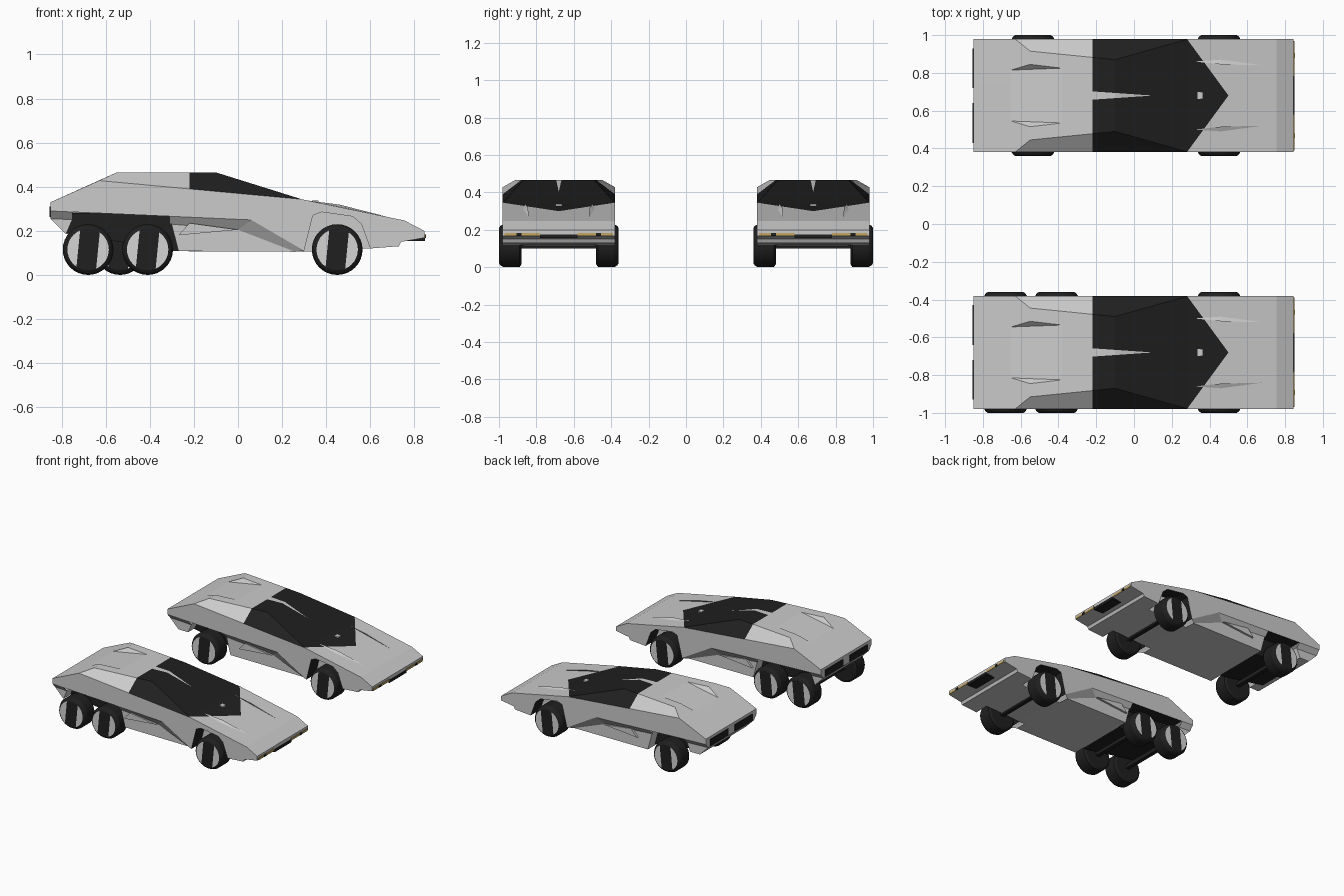
import bpy, bmesh, math
from mathutils import Vector

cube = bpy.data.objects.get("Cube")
if cube:
    bpy.data.objects.remove(cube)


def material(name, red, green, blue):
    mat = bpy.data.materials.new(name)
    mat.use_nodes = True
    mat.diffuse_color = (red, green, blue, 1)
    node = next(n for n in mat.node_tree.nodes if n.type == 'BSDF_PRINCIPLED')
    node.inputs["Base Color"].default_value = (red, green, blue, 1)
    return mat


SILVER = material("silver paint", .6, .6, .6)
BLACK = material("black glass and rubber", .014, .014, .014)
RIM = material("pale rim", .66, .66, .66)
AMBER = material("amber lamp", .55, .38, .13)


def add_object(name, verts, faces, mats, offset):
    mesh = bpy.data.meshes.new(name)
    mesh.from_pydata(verts, [], faces)
    for mat in mats:
        mesh.materials.append(mat)
    obj = bpy.data.objects.new(name, mesh)
    obj.location = offset
    bpy.context.collection.objects.link(obj)
    return obj


def edit(obj, action):
    bm = bmesh.new()
    bm.from_mesh(obj.data)
    action(bm)
    bm.to_mesh(obj.data)
    bm.free()


def fix_normals(bm):
    bmesh.ops.recalc_face_normals(bm, faces=bm.faces)


def prism(name, profile, y_low, y_high, mat, offset):
    """Side profile of (x, z) points stretched across the car."""
    n = len(profile)
    verts = [(x, y, z) for y in (y_low, y_high) for x, z in profile]
    faces = [list(range(n)), list(range(n, n + n))]
    faces += [(i, (i + 1) % n, (i + 1) % n + n, i + n) for i in range(n)]
    obj = add_object(name, verts, faces, [mat], offset)
    edit(obj, fix_normals)
    return obj


def box(name, x, y, z, mat, offset):
    profile = [(x[0], z[0]), (x[1], z[0]), (x[1], z[1]), (x[0], z[1])]
    return prism(name, profile, y[0], y[1], mat, offset)


def flank_line(x):
    return .29 - .0444 * (x + .85)


def body_shell(name, arch, offset):
    """Half of the wedge body as named corners, then mirrored and painted."""
    side, tuck, inner = .3, .27, .19
    points = {
        "tail": (-.85, side, .33), "hip": (-.63, side, .428),
        "roof_back": (-.55, .235, .465), "roof_front": (-.1, .19, .465),
        "cowl": (.29, side, .343), "hood_end": (.755, side, .247),
        "lip": (.845, side, .2), "chin": (.845, side, .168),
        "under": (.74, side, .15), "splitter": (.73, side, .13),
        "a0": (.6, side, .12), "a1": (.56, side, .23), "a2": (.52, side, .265),
        "a3": (.38, side, .285), "a4": (.34, side, .27), "a5": (.3, side, .11),
        "scoop_back": (-.65, .135, .42), "scoop_front": (-.38, .145, .465),
        "scoop_side": (-.55, .165, .465),
        "kick": (.06, side, flank_line(.06)), "kick_in": (0, tuck, .205),
        "sill_in": (.26, tuck, .105),
    }
    # Undercut edge, broken where the rear wheel arch sits
    for key, x in (("j", -.85), ("w", arch[0]), ("v", arch[1])):
        points[key] = (x, side, flank_line(x))
        points[key + "_in"] = (x, tuck, flank_line(x) - .035)
        points[key + "_arch"] = (x, inner, flank_line(x))
    for key in ("a0", "a1", "a2", "a3", "a4", "a5"):
        x, y, z = points[key]
        points[key + "_arch"] = (x, inner, z)
    for key in ("tail", "roof_front", "cowl", "hood_end", "lip", "chin", "under",
                "splitter", "a0", "scoop_back", "scoop_front", "j_in"):
        x, y, z = points[key]
        points[key + "_mid"] = (x, 0, z)

    panels = [
        "tail hip roof_back scoop_side scoop_back scoop_back_mid tail_mid",
        "roof_back roof_front roof_front_mid scoop_front_mid scoop_front scoop_side",
        "scoop_back scoop_front scoop_front_mid scoop_back_mid",
        "scoop_back scoop_side scoop_front",
        "hip cowl roof_front roof_back",
        "tail j j_in j_in_mid tail_mid",
        "tail hip cowl hood_end lip chin under splitter a0 a1 a2 a3 a4 a5 kick v w j",
        "j w w_in j_in", "v kick kick_in v_in", "kick a5 sill_in kick_in",
    ]
    for a, b in (("roof_front", "cowl"), ("cowl", "hood_end"), ("hood_end", "lip"),
                 ("lip", "chin"), ("chin", "under"), ("under", "splitter"),
                 ("splitter", "a0")):
        panels.append(f"{a} {b} {b}_mid {a}_mid")
    plain = len(panels)
    # Black wheel arch liners
    for a, b in (("a0", "a1"), ("a1", "a2"), ("a2", "a3"), ("a3", "a4"),
                 ("a4", "a5"), ("w", "v")):
        panels.append(f"{a} {b} {b}_arch {a}_arch")

    keys = list(points)
    n = len(keys)
    half = [[keys.index(k) for k in panel.split()] for panel in panels]
    verts = [points[k] for k in keys] + [(x, -y, z) for x, y, z in points.values()]
    faces = half + [[i + n for i in reversed(f)] for f in half]
    obj = add_object(name, verts, faces, [SILVER, BLACK], offset)
    for i, poly in enumerate(obj.data.polygons):
        poly.material_index = int(i % len(half) >= plain)

    def paint(bm):
        bmesh.ops.remove_doubles(bm, verts=bm.verts, dist=.0005)
        fix_normals(bm)
        # Cut the canopy outline and the tapered roof stripe
        cuts = [((-.22, 0, 0), (1, 0, 0))]
        for s in (-1, 1):
            cuts.append(((.5, 0, 0), (.3, s * .22, 0)))
            cuts.append(((.1, 0, 0), (.022, s * .32, 0)))

        def upper():
            return [f for f in bm.faces if abs(f.normal.z) > .15
                    and f.calc_center_median().z > .25 and f.material_index == 0]
        for point, normal in cuts:
            top = upper()
            geom = set(top)
            for f in top:
                geom.update(f.edges)
                geom.update(f.verts)
            bmesh.ops.bisect_plane(bm, geom=list(geom), dist=.00001,
                                   plane_co=point, plane_no=normal)
        for f in upper():
            c = f.calc_center_median()
            canopy = -.22 < c.x < .5 - abs(c.y) * .22 / .3
            stripe = abs(c.y) < .022 * (.1 - c.x) / .32
            f.material_index = int(canopy and not stripe)
    edit(obj, paint)


def wheel(name, x, s, offset):
    """Rounded tyre with a cap split into two pale crescents by a dark band."""
    count = 32
    rings = [(.2, .1), (.21, .115), (.295, .115), (.312, .106), (.32, .094)]
    verts = [(r * math.cos(math.tau * i / count), s * y, r * math.sin(math.tau * i / count))
             for y, r in rings for i in range(count)]
    faces = [(k * count + i, k * count + (i + 1) % count,
              (k + 1) * count + (i + 1) % count, (k + 1) * count + i)
             for k in range(len(rings) - 1) for i in range(count)]
    last = (len(rings) - 1) * count
    faces += [list(range(count)), list(range(last, last + count))]
    obj = add_object(name, verts, faces, [BLACK, RIM], offset + Vector((x, 0, .115)))

    def paint(bm):
        fix_normals(bm)
        lean = Vector((1, 0, -.1))

        def cap():
            return [f for f in bm.faces if f.calc_center_median().y * s > .319]
        for side in (-1, 1):
            geom = set(cap())
            for f in list(geom):
                geom.update(f.edges)
                geom.update(f.verts)
            bmesh.ops.bisect_plane(bm, geom=list(geom), dist=.00001,
                                   plane_co=(side * .045, 0, 0), plane_no=lean)
        for f in cap():
            f.material_index = int(abs(f.calc_center_median().dot(lean)) > .045)
    edit(obj, paint)
    obj.data.shade_smooth()
    obj.data.set_sharp_from_angle(angle=math.radians(25))


def car(label, y, rear_axles, arch):
    at = Vector((0, y, 0))
    body_shell(label + " body shell", arch, at)
    # Underbody, tail and sills
    prism(label + " rear underbody", [(-.8, .28), (-.78, .19), (-.3, .11), (-.15, .11),
          (-.15, .28)], -.19, .19, BLACK, at)
    prism(label + " front underbody", [(-.15, .11), (.3, .105), (.6, .121), (.7, .135),
          (.7, .22), (.4, .3), (-.15, .28)], -.19, .19, SILVER, at)
    prism(label + " tail valance", [(-.85, .255), (-.78, .185), (arch[0] - .03, .185),
          (arch[0], .255)], -.27, .27, SILVER, at)
    prism(label + " sill", [(arch[1], .262), (arch[1] + .04, .108), (.26, .105),
          (.02, .21), (0, .25)], -.27, .27, SILVER, at)
    # Lamps and nose intake
    box(label + " nose intake", (.74, .849), (-.1, .1), (.155, .175), BLACK, at)
    box(label + " roof sensor", (.335, .365), (-.018, .018), (.325, .338), SILVER, at)
    for s, word in ((-1, "right"), (1, "left")):
        def across(a, b):
            return sorted((s * a, s * b))
        box(f"{label} {word} tail lamp", (-.855, -.849), across(.04, .25), (.262, .31), BLACK, at)
        box(f"{label} {word} head lamp", (.843, .85), across(.1, .29), (.168, .184), AMBER, at)
        box(f"{label} {word} lamp divider", (.843, .852), across(.2, .225), (.168, .184), BLACK, at)
        # Hood crease and side blade
        add_object(f"{label} {word} hood crease",
                   [(.32, s * .18, .337), (.68, s * .16, .263), (.46, s * .19, .309),
                    (.46, s * .165, .319)],
                   [(0, 2, 3)[::s], (2, 1, 3)[::s], (0, 3, 1)[::s]], [SILVER], at)
        prism(f"{label} {word} side blade", [(-.27, .18), (-.22, .235), (0, .205)],
              *across(.25, .285), SILVER, at)
        for i, x in enumerate([.45] + rear_axles):
            wheel(f"{label} {word} wheel {i}", x, s, at)
    for x in [.45] + rear_axles:
        box(label + " axle", (x - .015, x + .015), (-.21, .21), (.1, .13), BLACK, at)


car("six wheeler", -.68, [-.68, -.41], (-.75, -.31))
car("four wheeler", .68, [-.535], (-.67, -.39))
